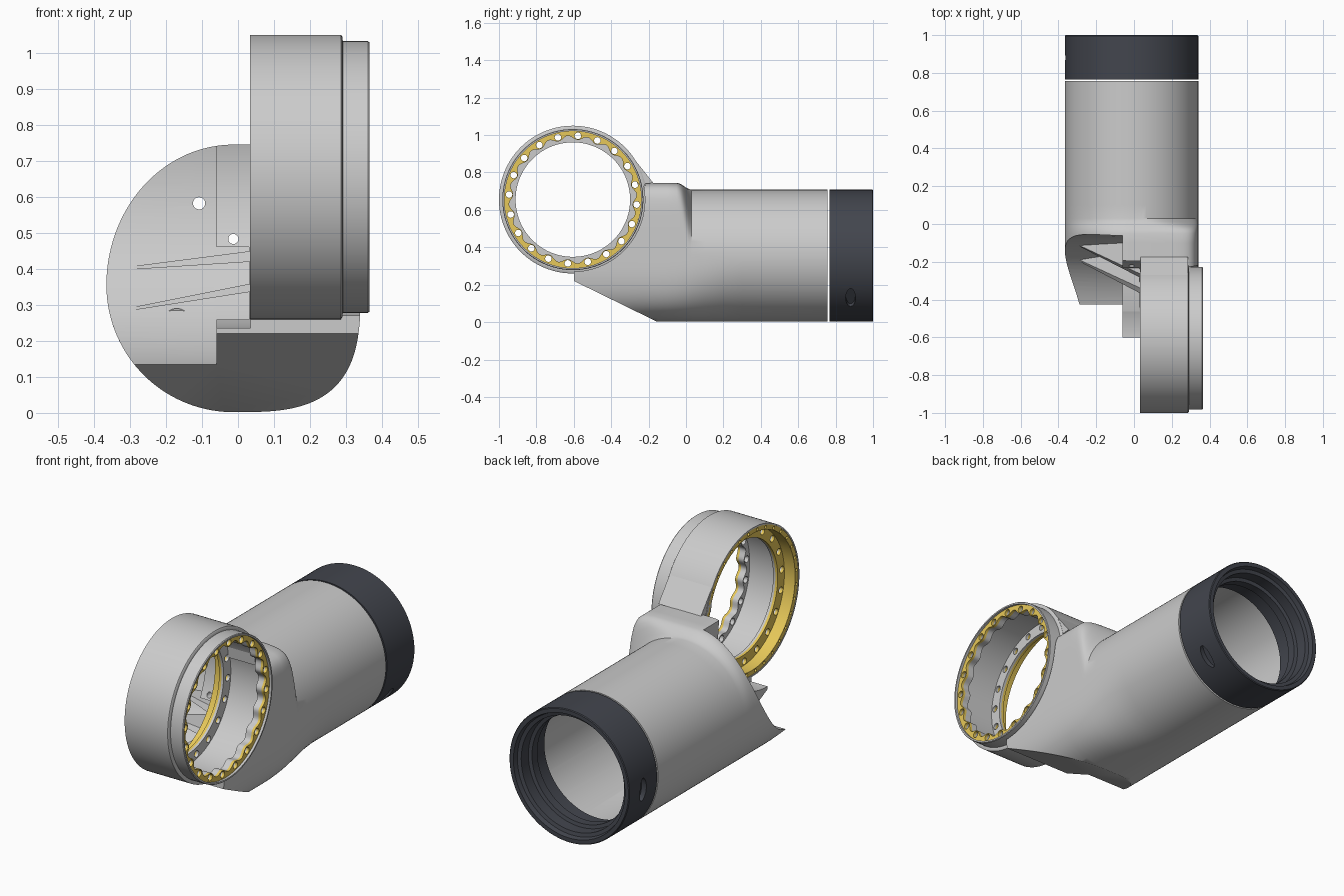
import bpy, bmesh, math
from mathutils import Vector

if "Cube" in bpy.data.objects:
    bpy.data.objects.remove(bpy.data.objects["Cube"])

TX, TZ, TR = -0.0125, 0.355, 0.353      # main tube centre and radius (axis y)
RY, RZ = -0.605, 0.655                  # joint ring centre (axis x)


def material(name, color):
    m = bpy.data.materials.new(name)
    m.diffuse_color = color
    m.use_nodes = True
    m.node_tree.nodes["Principled BSDF"].inputs["Base Color"].default_value = m.diffuse_color
    return m


GOLD = material("gold", (0.80, 0.58, 0.10, 1))
DARK = material("dark_grey", (0.055, 0.06, 0.075, 1))


def from_bmesh(name, bm, mat=None):
    bmesh.ops.recalc_face_normals(bm, faces=bm.faces)
    me = bpy.data.meshes.new(name)
    bm.to_mesh(me)
    bm.free()
    ob = bpy.data.objects.new(name, me)
    bpy.context.collection.objects.link(ob)
    if mat:
        me.materials.append(mat)
    return ob


def bridge(bm, rings, closed):
    """Quads between successive vertex loops."""
    pairs = list(zip(rings, rings[1:] + rings[:1])) if closed else list(zip(rings, rings[1:]))
    for a, b in pairs:
        for i in range(len(a)):
            j = (i + 1) % len(a)
            bm.faces.new((a[i], a[j], b[j], b[i]))


def lathe(name, profile, axis, centre, mat=None, n=96):
    """Revolve a closed (radius, along) profile about the x or y axis."""
    bm = bmesh.new()
    rings = []
    for r, a in profile:
        ring = []
        for i in range(n):
            t = 2 * math.pi * i / n
            u, v = centre[0] + r * math.cos(t), centre[1] + r * math.sin(t)
            ring.append(bm.verts.new((a, u, v) if axis == 'x' else (u, a, v)))
        rings.append(ring)
    bridge(bm, rings, True)
    return from_bmesh(name, bm, mat)


def hull(name, pts, mat=None):
    bm = bmesh.new()
    for p in pts:
        bm.verts.new(p)
    bmesh.ops.convex_hull(bm, input=bm.verts)
    return from_bmesh(name, bm, mat)


def cyl(p0, p1, r, n=96):
    p0, p1 = Vector(p0), Vector(p1)
    bpy.ops.mesh.primitive_cylinder_add(vertices=n, radius=r, depth=(p1 - p0).length, location=(p0 + p1) / 2)
    ob = bpy.context.object
    ob.rotation_euler = (p1 - p0).to_track_quat('Z', 'Y').to_euler()
    return ob


def box(lo, hi):
    return hull("cutter", [(x, y, z) for x in (lo[0], hi[0]) for y in (lo[1], hi[1]) for z in (lo[2], hi[2])])


def ring_cyl(x0, x1, r):
    return cyl((x0, RY, RZ), (x1, RY, RZ), r, 128)


def slant(offset):
    """Block whose top face is the sloping underside of the elbow."""
    a = math.radians(-26.1)
    inward = Vector((0, -math.sin(a), math.cos(a)))
    bpy.ops.mesh.primitive_cube_add(size=2, location=Vector((0, -0.375, 0.11)) + inward * (offset - 1))
    bpy.context.object.rotation_euler = (a, 0, 0)
    return bpy.context.object


def boolean(ob, cutter, op='DIFFERENCE'):
    mod = ob.modifiers.new("cut", 'BOOLEAN')
    mod.operation, mod.solver, mod.object = op, 'EXACT', cutter
    cutter.hide_render = True
    bpy.context.view_layer.objects.active = ob
    bpy.ops.object.modifier_apply(modifier=mod.name)
    bpy.data.objects.remove(cutter)


def smoothstep(a, b, v):
    t = min(1, max(0, (v - a) / (b - a)))
    return t * t * (3 - 2 * t)


# Elbow body: round tube lofted into a squarer hood beside the ring
def section(bm, y, n=128):
    up, low = smoothstep(0.03, -0.05, y), smoothstep(0.3, -0.15, y)
    ring = []
    for i in range(n):
        t = 2 * math.pi * (i + 0.5) / n
        c, s = math.cos(t), math.sin(t)
        e = 2.0
        if c > 0:
            e = 2 + 6 * up if s > 0 else 2 + 1.1 * low
        b = TR + 0.037 * up if s > 0 else TR
        x = TR * math.copysign(abs(c) ** (2 / e), c)
        z = b * math.copysign(abs(s) ** (2 / e), s)
        ring.append(bm.verts.new((TX + x, y, TZ + z)))
    return ring


bm = bmesh.new()
loops = [section(bm, y) for y in (0.757, 0.3, 0.2, 0.1, 0.03, 0.015, 0, -0.015, -0.03, -0.05, -0.1, -0.15, -0.6)]
bridge(bm, loops, False)
bm.faces.new(loops[0])
bm.faces.new(loops[-1])
body = from_bmesh("elbow_tube", bm)

boolean(body, slant(0))
boolean(body, ring_cyl(-0.8, -0.06, 0.55))       # concave trough
boolean(body, ring_cyl(-0.07, 0.035, 0.42))      # step beside the ring
boolean(body, ring_cyl(0.03, 0.8, 0.385))        # seat for the ring
window = ring_cyl(-0.07, 0.03, 0.55)
boolean(window, box((-1, -1, 0.26), (1, 1, 0.46)), 'INTERSECT')
boolean(body, window)

# Hollow inside, stopping at a wall behind the trough
cavity = cyl((TX, -0.6, TZ), (TX, 0.9, TZ), 0.33)
boolean(cavity, ring_cyl(-1, 1, 0.585))
boolean(cavity, slant(0.025))
boolean(body, cavity)
for x, z, r in ((-0.108, 0.582, 0.017), (-0.013, 0.483, 0.014)):
    boolean(body, cyl((x, -0.5, z), (x, 0.5, z), r, 24))


def on_ring(x, r, z):
    return (x, RY + math.sqrt(r * r - (z - RZ) ** 2), z)


# Tapering ribs in the trough
for k, (z0, zb, zt) in enumerate(((0.405, 0.42, 0.45), (0.29, 0.337, 0.36))):
    hull(f"trough_rib_{k + 1}",
         [on_ring(-0.31, 0.56, z0), on_ring(-0.31, 0.56, z0 - 0.008)] +
         [on_ring(0.04, r, z) for r in (0.565, 0.395) for z in (zb, zt)])

# Fillet between ring and hood
hull("ring_gusset", [(x, y, z) for x in (0.035, 0.285)
                     for y, z in ((-0.275, 0.87), (-0.22, 0.80), (-0.175, 0.744), (-0.26, 0.735))])

# Screw bosses on the inner wall
for k, (x, z) in enumerate(((-0.2, 0.46), (0.2, 0.46), (-0.17, 0.25), (0.17, 0.25), (0.05, 0.62))):
    y = RY + math.sqrt(0.585 ** 2 - (z - RZ) ** 2) - 0.012
    lathe(f"screw_boss_{k + 1}", [(0.04, y - 0.005), (0.036, y + 0.11), (0.016, y + 0.11), (0.016, y)],
          'y', (x, z), n=32)

# Dark end collar with two blind slots
collar = lathe("end_collar", [(TR, 0.766), (TR, 0.996), (0.349, 1.0), (0.328, 1.0), (0.322, 0.975), (0.303, 0.97),
                              (0.303, 0.91), (0.285, 0.905), (0.285, 0.86), (0.31, 0.85), (0.31, 0.766)],
               'y', (TX, TZ), DARK)
for deg in (-40, 184):
    d = Vector((math.cos(math.radians(deg)), 0, math.sin(math.radians(deg))))
    c = Vector((TX, 0.88, TZ))
    slot = cyl(c + d * 0.325, c + d * 0.42, 1, 32)
    bpy.context.view_layer.update()
    along_y = abs((slot.matrix_world.to_3x3() @ Vector((1, 0, 0))).y) > 0.5
    slot.scale = (0.026, 0.062, 1) if along_y else (0.062, 0.026, 1)
    boolean(collar, slot)

# Ring housing
lathe("ring_housing", [(0.395, 0.033), (0.395, 0.286), (0.389, 0.29), (0.377, 0.291), (0.377, 0.361), (0.374, 0.365),
                       (0.366, 0.365), (0.366, 0.052), (0.387, 0.052), (0.387, 0.033)], 'x', (RY, RZ), n=128)


# Drilled flat rings: 2D curve with holes, extruded along x
def drilled_ring(name, x0, x1, r_out, r_in, hole_r, hole_at, count, lobes=0.0, mat=None):
    cu = bpy.data.curves.new(name, 'CURVE')
    cu.dimensions, cu.fill_mode, cu.extrude = '2D', 'BOTH', (x1 - x0) / 2
    phase = math.radians(-4.5)

    def loop(n, fn):
        sp = cu.splines.new('POLY')
        sp.points.add(n - 1)
        for i in range(n):
            y, z = fn(2 * math.pi * i / n)
            sp.points[i].co = (-z, y, 0, 1)
        sp.use_cyclic_u = True

    def wavy(t):
        r = r_in - lobes * math.cos(count * (t - phase))
        return r * math.cos(t), r * math.sin(t)

    loop(160, lambda t: (r_out * math.cos(t), r_out * math.sin(t)))
    loop(240 if lobes else 128, wavy)
    for k in range(count):
        a = phase + 2 * math.pi * k / count
        loop(16, lambda t: (hole_at * math.cos(a) + hole_r * math.cos(t),
                            hole_at * math.sin(a) + hole_r * math.sin(t)))
    ob = bpy.data.objects.new(name, cu)
    bpy.context.collection.objects.link(ob)
    ob.location = ((x0 + x1) / 2, RY, RZ)
    ob.rotation_euler = (0, math.pi / 2, 0)
    if mat:
        cu.materials.append(mat)
    bpy.ops.object.select_all(action='DESELECT')
    ob.select_set(True)
    bpy.context.view_layer.objects.active = ob
    bpy.ops.object.convert(target='MESH')


drilled_ring("front_gold_ring", 0.338, 0.352, 0.366, 0.331, 0.0175, 0.342, 20, 0.011, GOLD)
drilled_ring("front_grey_flange", 0.305, 0.338, 0.366, 0.331, 0.0175, 0.342, 20, 0.011)
drilled_ring("inner_grey_flange", 0.112, 0.125, 0.367, 0.306, 0.0175, 0.342, 20)
drilled_ring("inner_gold_flange", 0.098, 0.112, 0.367, 0.306, 0.0175, 0.342, 20, 0, GOLD)
drilled_ring("rear_gold_ring", 0.035, 0.052, 0.387, 0.362, 0.008, 0.374, 32, 0, GOLD)
lathe("rear_gold_liner", [(0.367, 0.04), (0.367, 0.1), (0.362, 0.1), (0.362, 0.04)], 'x', (RY, RZ), GOLD, 128)

# Smooth shading with sharp edges kept
bpy.ops.object.select_all(action='DESELECT')
for ob in bpy.data.objects:
    if ob.type == 'MESH':
        ob.select_set(True)
        bpy.context.view_layer.objects.active = ob
bpy.ops.object.shade_smooth_by_angle(angle=math.radians(30))
